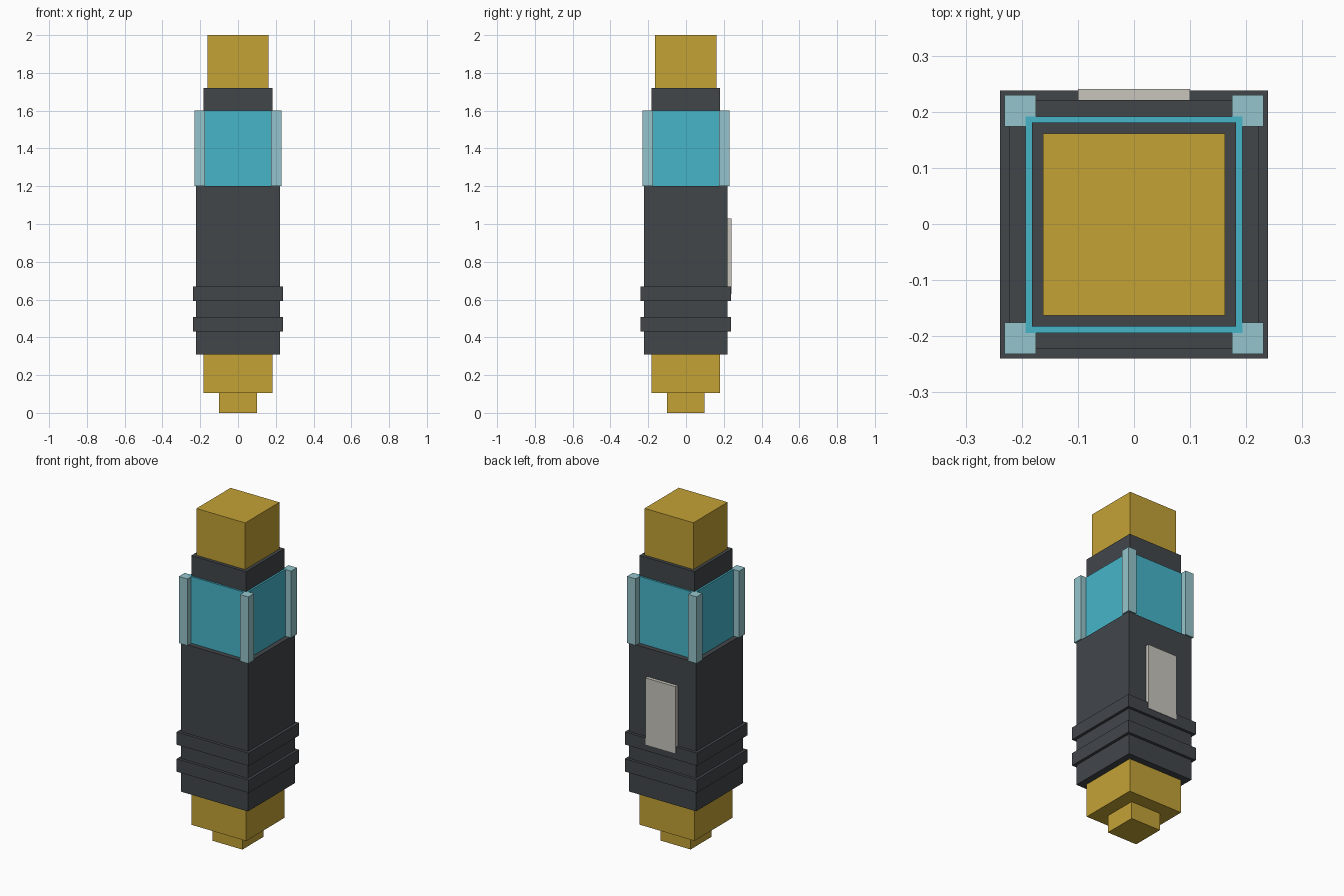
import bpy
import bmesh
from mathutils import Matrix, Vector

cube = bpy.data.objects.get("Cube")
if cube:
    bpy.data.objects.remove(cube, do_unlink=True)


def linear(c):
    c /= 255
    return c / 12.92 if c <= 0.04045 else ((c + 0.055) / 1.055) ** 2.4


def material(name, r, g, b):
    color = (linear(r), linear(g), linear(b), 1)
    mat = bpy.data.materials.new(name)
    mat.use_nodes = True
    mat.diffuse_color = color
    mat.node_tree.nodes["Principled BSDF"].inputs["Base Color"].default_value = color
    return mat


brass = material("brass", 196, 162, 54)
charcoal = material("charcoal", 66, 70, 74)
cyan = material("cyan_glow", 70, 181, 201)
glass = material("pale_glass", 149, 197, 204)
plate = material("pale_plate", 200, 197, 188)

Y0 = -0.001  # the plate on the back shifts the body slightly forward


def box(name, lo, hi, mat):
    lo, hi = Vector(lo), Vector(hi)
    bm = bmesh.new()
    bmesh.ops.create_cube(bm, size=1, matrix=Matrix.Translation((lo + hi) / 2)
                          @ Matrix.Diagonal((*(hi - lo), 1)))
    mesh = bpy.data.meshes.new(name)
    bm.to_mesh(mesh)
    bm.free()
    mesh.materials.append(mat)
    obj = bpy.data.objects.new(name, mesh)
    bpy.context.collection.objects.link(obj)


# Square sections stacked along the axis: name, half width, bottom, top, material
for name, h, z0, z1, mat in [
    ("bottom_tip", 0.10, 0.0, 0.105, brass),
    ("bottom_cap", 0.182, 0.105, 0.308, brass),
    ("grip_body", 0.222, 0.308, 1.2, charcoal),
    ("lower_grip_ring", 0.239, 0.43, 0.507, charcoal),
    ("upper_grip_ring", 0.239, 0.592, 0.668, charcoal),
    ("energy_core", 0.193, 1.2, 1.6, cyan),
    ("neck", 0.182, 1.6, 1.72, charcoal),
    ("top_cap", 0.162, 1.72, 2.0, brass),
]:
    box(name, (-h, Y0 - h, z0), (h, Y0 + h, z1), mat)

# Glass posts around the core
for side, sx in (("left", 1), ("right", -1)):
    for end, sy in (("front", -1), ("back", 1)):
        x, y, r = sx * 0.2025, Y0 + sy * 0.2025, 0.028
        box(f"{end}_{side}_post", (x - r, y - r, 1.2), (x + r, y + r, 1.6), glass)

# Plate on the back
box("back_plate", (-0.10, 0.21, 0.63), (0.10, 0.241, 1.03), plate)
